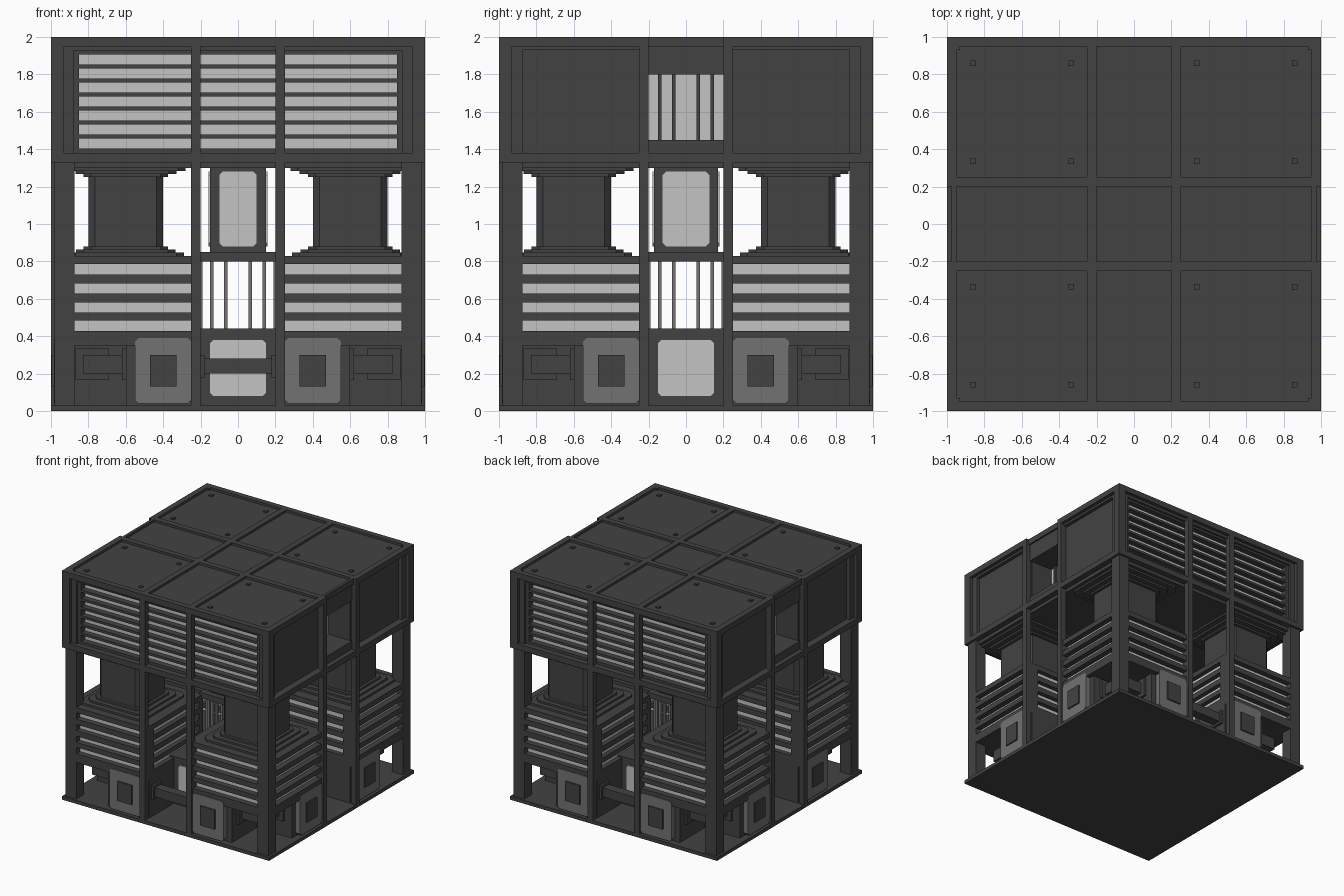
import bpy, bmesh
from mathutils import Matrix

cube = bpy.data.objects.get("Cube")
if cube:
    bpy.data.objects.remove(cube, do_unlink=True)


def material(name, value):
    m = bpy.data.materials.new(name)
    m.use_nodes = True
    colour = (value, value, value, 1)
    m.diffuse_color = colour
    m.node_tree.nodes["Principled BSDF"].inputs["Base Color"].default_value = colour
    return m


DARK = material("dark_grey", 0.055)
MID = material("mid_grey", 0.17)
LIGHT = material("light_grey", 0.55)


def part(name, mat, boxes, sym="", bevel=0.0):
    """Boxes (x0,x1,y0,y1,z0,z1); sym: s = swap x/y, x / y = mirror on that axis.
    Bevel rounds the edges that run along the boxes' local z (vertical edges)."""
    todo = {tuple(round(v, 4) for v in b) for b in boxes}
    if "s" in sym:
        todo |= {(c, d, a, b, e, f) for a, b, c, d, e, f in todo}
    if "x" in sym:
        todo |= {(-b, -a, c, d, e, f) for a, b, c, d, e, f in todo}
    if "y" in sym:
        todo |= {(a, b, -d, -c, e, f) for a, b, c, d, e, f in todo}
    bm = bmesh.new()
    for a, b, c, d, e, f in sorted(todo):
        mat4 = Matrix.Translation(((a + b) / 2, (c + d) / 2, (e + f) / 2)) @ Matrix.Diagonal((b - a, d - c, f - e, 1))
        bmesh.ops.create_cube(bm, size=1, matrix=mat4)
    if bevel:
        edges = [e for e in bm.edges if abs(e.verts[0].co.z - e.verts[1].co.z) > 1e-4]
        bmesh.ops.bevel(bm, geom=edges, offset=bevel, segments=1, affect="EDGES")
    mesh = bpy.data.meshes.new(name)
    bm.to_mesh(mesh)
    bm.free()
    mesh.materials.append(mat)
    ob = bpy.data.objects.new(name, mesh)
    bpy.context.scene.collection.objects.link(ob)
    return ob


def rounded_panel(name, mat, axis, out, half, z0, z1, centre=0.0, r=0.018, thick=0.008):
    """Thin plate with clipped corners, facing +-axis, mirrored to the opposite side."""
    bm = bmesh.new()
    outline = [(-half + r, z0), (half - r, z0), (half, z0 + r), (half, z1 - r),
               (half - r, z1), (-half + r, z1), (-half, z1 - r), (-half, z0 + r)]
    for side in (-1, 1):
        for c in {centre, -centre}:
            pts = [(u + c, side * out, z) if axis == "y" else (side * out, u + c, z) for u, z in outline]
            face = bm.faces.new([bm.verts.new(p) for p in pts])
            new = bmesh.ops.extrude_face_region(bm, geom=[face])["geom"]
            move = (0, side * thick, 0) if axis == "y" else (side * thick, 0, 0)
            bmesh.ops.translate(bm, vec=move, verts=[v for v in new if isinstance(v, bmesh.types.BMVert)])
    bmesh.ops.recalc_face_normals(bm, faces=bm.faces)
    mesh = bpy.data.meshes.new(name)
    bm.to_mesh(mesh)
    bm.free()
    mesh.materials.append(mat)
    ob = bpy.data.objects.new(name, mesh)
    bpy.context.scene.collection.objects.link(ob)


def gaps(edges, z0, z1):
    """Solid z ranges left between the slots."""
    flat = [z0] + [z for e in edges for z in e] + [z1]
    return list(zip(flat[::2], flat[1::2]))


BARS = [(-0.15, -0.13), (-0.075, -0.055), (0.055, 0.075), (0.13, 0.15)]

# Base: plate, solid core, arms reaching to the faces
part("base_plate", DARK, [(-1, 1, -1, 1, 0, 0.03)])
part("base_core", DARK, [(-0.6, 0.6, -0.6, 0.6, 0.03, 0.44)])
part("base_arms", DARK, [(0.2, 0.6, 0.6, 0.94, 0.03, 0.36)], "sxy")
rounded_panel("base_panel_front", LIGHT, "y", 0.6, 0.15, 0.08, 0.38)
rounded_panel("base_panel_side", LIGHT, "x", 0.6, 0.15, 0.08, 0.38)

# Square hatches on the arms
for axis in "xy":
    rounded_panel("hatch_plate_" + axis, MID, axis, 0.93, 0.15, 0.04, 0.39, 0.4, thick=0.055)
part("hatch_centre", DARK, [(0.33, 0.47, 0.95, 0.997, 0.13, 0.30)], "sxy")

# Pipes: across the front and back, and elbows in the corner bays
part("cross_pipe", DARK, [(-0.2, 0.2, 0.81, 0.89, 0.2, 0.28),
                          (0.18, 0.2, 0.79, 0.91, 0.18, 0.3),
                          (-0.2, -0.18, 0.79, 0.91, 0.18, 0.3)], "y")
part("corner_pipe", DARK, [(0.6, 0.83, 0.73, 0.83, 0.2, 0.3),
                           (0.6, 0.62, 0.69, 0.87, 0.165, 0.335)], "sxy")

# Posts and mullions
part("corner_post", DARK, [(0.875, 0.98, 0.875, 0.98, 0.03, 1.33)], "xy")
part("mullion", DARK, [(0.2, 0.25, 0.95, 1, 0, 2)], "sxy")

# Slatted corner boxes
slots = [(0.427, 0.483), (0.526, 0.58), (0.628, 0.682), (0.729, 0.785)]
part("corner_box_lining", LIGHT, [(0.24, 0.93, 0.24, 0.93, 0.37, 0.82)], "xy")
part("corner_box_slats", DARK, [(0.2, 0.98, 0.2, 0.98, a, b) for a, b in gaps(slots, 0.35, 0.83)], "xy")
part("corner_box_pillars", DARK, [(0.2, 0.25, 0.2, 0.25, 0.35, 0.83),
                                  (0.875, 0.98, 0.2, 0.25, 0.35, 0.83)], "sxy")

# Central cage of bars with a plate on top
part("cage_bars", MID, [(a, b, 0.19, 0.21, 0.44, 0.81) for a, b in BARS], "sxy")
part("cage_top", DARK, [(-0.22, 0.22, -0.22, 0.22, 0.8, 0.85)])

# Central column with light panels
part("centre_column", DARK, [(-0.15, 0.15, -0.17, 0.17, 0.85, 1.3)])
rounded_panel("centre_panel_front", LIGHT, "y", 0.17, 0.1, 0.88, 1.28)
rounded_panel("centre_panel_side", LIGHT, "x", 0.15, 0.125, 0.88, 1.28)


# Corner columns with stepped collars
def square(h, z0, z1):
    return (0.6 - h, 0.6 + h, 0.6 - h, 0.6 + h, z0, z1)


part("corner_column", DARK, [square(0.2, 0.83, 1.33)], "xy", bevel=0.035)
part("column_collars", DARK, [square(0.31, 0.83, 0.848), square(0.265, 0.848, 0.864), square(0.225, 0.864, 0.88),
                              square(0.225, 1.25, 1.266), square(0.27, 1.266, 1.283),
                              square(0.32, 1.283, 1.3)], "xy", bevel=0.04)

# Upper block: floor, ledge, main body with a window recess on each side
part("upper_floor", DARK, [(-0.95, 0.95, -0.95, 0.95, 1.3, 1.35)])
part("upper_ledge", DARK, [(-1, 1, -1, 1, 1.33, 1.38)])
part("upper_body", DARK, [(-0.94, 0.94, 0.2, 0.88, 1.38, 1.97)], "y")
part("upper_middle", DARK, [(-0.72, 0.72, -0.2, 0.2, 1.38, 1.97)])
part("window_surround", DARK, [(0.7, 0.96, -0.2, 0.2, 1.38, 1.45),
                               (0.7, 0.96, -0.2, 0.2, 1.8, 1.98)], "x")
part("window_panel", LIGHT, [(0.72, 0.728, -0.2, 0.2, 1.45, 1.8)], "x")
part("window_bars", DARK, [(0.728, 0.75, a, b, 1.45, 1.8) for a, b in BARS], "x")
part("upper_corner", DARK, [(0.93, 1, 0.93, 1, 1.38, 2)], "xy")
part("side_frame", DARK, [(0.9, 0.97, 0.875, 0.94, 1.38, 1.98),
                          (0.9, 0.97, 0.25, 0.94, 1.93, 1.98)], "xy")

# Louvred front and back
rows = [(1.43 + 0.075 * i - 0.027, 1.43 + 0.075 * i + 0.027) for i in range(7)]
part("louvre_lining", LIGHT, [(-0.87, 0.87, 0.87, 0.9, 1.39, 1.93)], "y")
part("louvre_slats", DARK, [(-0.88, 0.88, 0.89, 0.95, a, b) for a, b in gaps(rows, 1.38, 1.93)], "y")
part("louvre_stiles", DARK, [(0.85, 0.88, 0.87, 0.95, 1.38, 1.95),
                             (0.88, 0.94, 0.87, 0.97, 1.38, 1.95)], "xy")
part("louvre_rail", DARK, [(-0.94, 0.94, 0.87, 0.97, 1.925, 1.97)], "y")

# Roof: sunken panels, ribs, rim and bolts
part("roof_panels", DARK, [(-0.96, 0.96, -0.96, 0.96, 1.95, 1.98)])
part("roof_ribs", DARK, [(0.2, 0.25, -1, 1, 1.95, 2)], "sxy")
part("roof_rim", DARK, [(-1, 1, 0.95, 1, 1.95, 2),
                        (0.95, 1, 0.2, 1, 1.95, 2),
                        (0.95, 0.975, -0.2, 0.2, 1.95, 2)], "xy")
part("roof_bolts", DARK, [(x - 0.015, x + 0.015, y - 0.015, y + 0.015, 1.97, 1.99)
                          for x in (0.335, 0.86) for y in (0.335, 0.86)], "xy")
